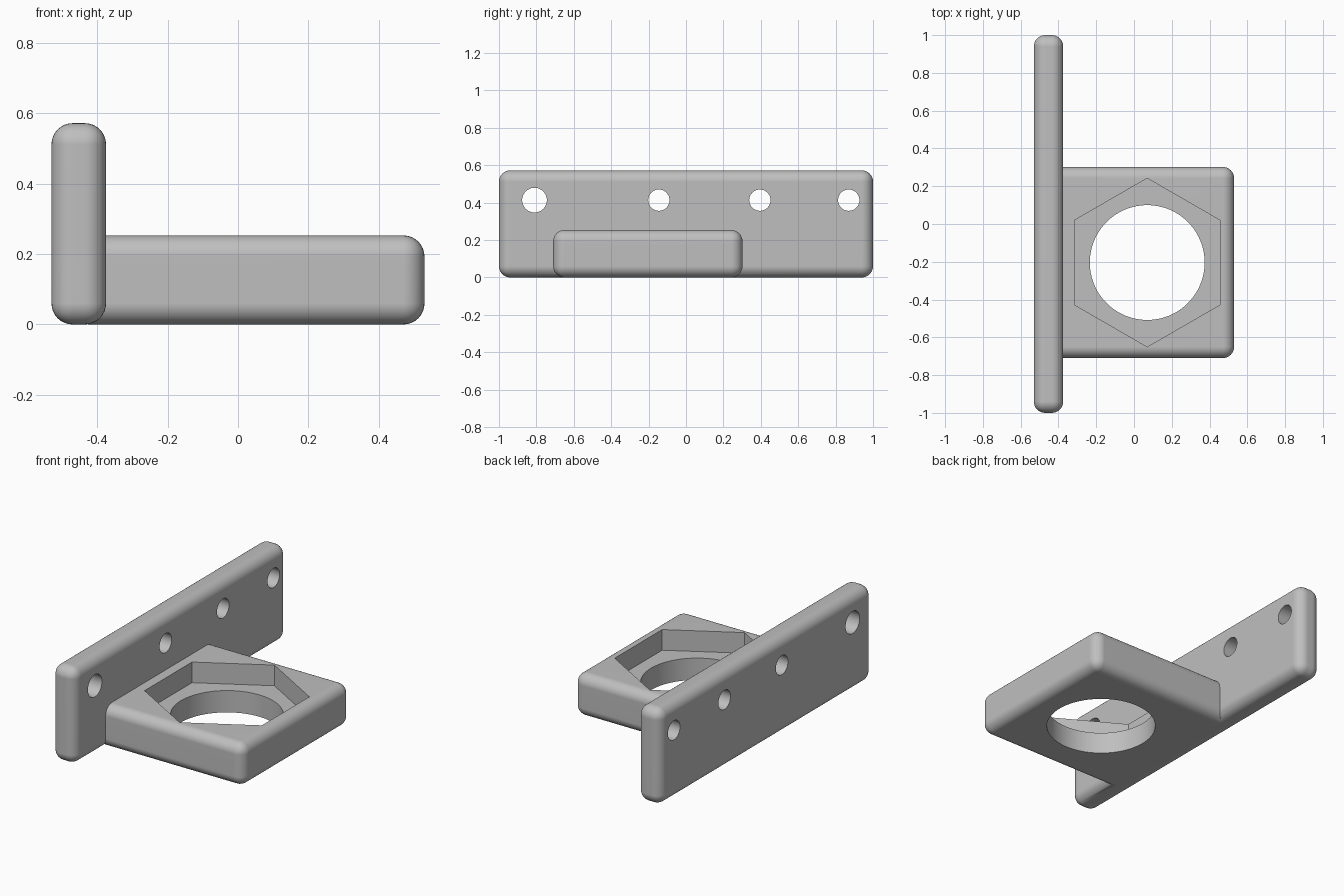
import bpy
import math

cube = bpy.data.objects.get("Cube")
if cube:
    bpy.data.objects.remove(cube, do_unlink=True)

grey = bpy.data.materials.new("plain grey")
grey.use_nodes = True
colour = (0.52, 0.52, 0.52, 1)
grey.diffuse_color = colour
grey.node_tree.nodes["Principled BSDF"].inputs["Base Color"].default_value = colour


def rounded_box(name, low, high, radius):
    """Box between two corners with every edge rounded."""
    centre = [(a + b) / 2 for a, b in zip(low, high)]
    bpy.ops.mesh.primitive_cube_add(size=1, location=centre)
    ob = bpy.context.object
    ob.name = name
    ob.scale = [b - a for a, b in zip(low, high)]
    bpy.ops.object.transform_apply(location=True, rotation=False, scale=True)
    ob.data.materials.append(grey)
    bevel = ob.modifiers.new("rounding", 'BEVEL')
    bevel.width = radius
    bevel.segments = 8
    bpy.ops.object.modifier_apply(modifier=bevel.name)
    return ob


def prism(name, sides, radius, depth, location, rotation=(0, 0, 0)):
    bpy.ops.mesh.primitive_cylinder_add(vertices=sides, radius=radius, depth=depth,
                                        location=location, rotation=rotation)
    ob = bpy.context.object
    ob.name = name
    ob.hide_render = True
    ob.data.materials.append(grey)
    return ob


def combine(target, tool, operation):
    """Apply a boolean and drop the tool object."""
    mod = target.modifiers.new(operation.lower(), 'BOOLEAN')
    mod.operation = operation
    mod.solver = 'EXACT'
    mod.object = tool
    bpy.context.view_layer.objects.active = target
    bpy.ops.object.modifier_apply(modifier=mod.name)
    bpy.data.objects.remove(tool, do_unlink=True)


# Upright mounting plate joined to the flat holder block
bracket = rounded_box("bracket", (-0.53, -1, 0), (-0.375, 1, 0.572), 0.06)
holder = rounded_box("holder", (-0.48, -0.71, 0), (0.53, 0.302, 0.253), 0.06)
combine(bracket, holder, 'UNION')

# Round opening through the holder, with a hexagonal pocket in its top
cx, cy = 0.07, -0.204
combine(bracket, prism("opening_cutter", 96, 0.304, 1, (cx, cy, 0.1)), 'DIFFERENCE')
pocket_floor = 0.13
combine(bracket, prism("pocket_cutter", 6, 0.446, 0.4, (cx, cy, pocket_floor + 0.2)), 'DIFFERENCE')

# Screw holes along the plate
for y, r in ((-0.81, 0.066), (-0.145, 0.057), (0.395, 0.057), (0.87, 0.057)):
    combine(bracket, prism("screw_cutter", 48, r, 0.6, (-0.45, y, 0.413),
                           (0, math.pi / 2, 0)), 'DIFFERENCE')

# Smooth rounding, crisp cuts
bpy.ops.object.select_all(action='DESELECT')
bracket.select_set(True)
bpy.context.view_layer.objects.active = bracket
bpy.ops.object.shade_smooth_by_angle(angle=math.radians(25))
weighted = bracket.modifiers.new("flat face normals", 'WEIGHTED_NORMAL')
weighted.keep_sharp = True
